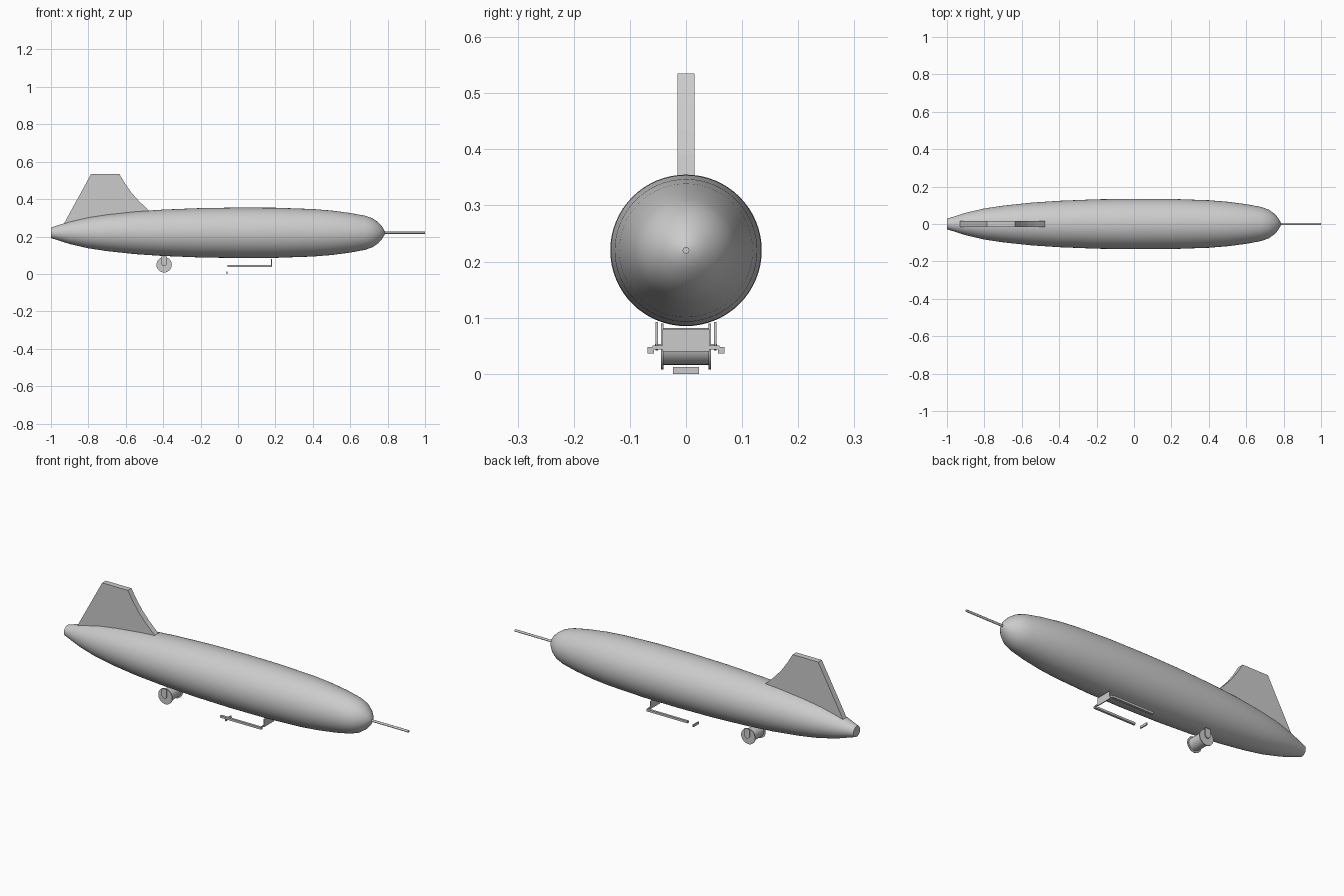
import bpy
import math

cube = bpy.data.objects.get("Cube")
if cube:
    bpy.data.objects.remove(cube, do_unlink=True)

grey = bpy.data.materials.new("light_grey")
grey.use_nodes = True
colour = (0.6, 0.6, 0.6, 1)
grey.diffuse_color = colour
grey.node_tree.nodes["Principled BSDF"].inputs["Base Color"].default_value = colour

AXIS_Z = 0.22


def finish(obj, name, smooth=False):
    obj.name = name
    obj.data.materials.clear()
    obj.data.materials.append(grey)
    if smooth:
        bpy.ops.object.select_all(action="DESELECT")
        obj.select_set(True)
        bpy.context.view_layer.objects.active = obj
        bpy.ops.object.shade_smooth_by_angle(angle=math.radians(40))
    return obj


def mesh_object(name, verts, faces, smooth=False):
    mesh = bpy.data.meshes.new(name)
    mesh.from_pydata(verts, [], faces)
    obj = bpy.data.objects.new(name, mesh)
    bpy.context.collection.objects.link(obj)
    return finish(obj, name, smooth)


def box(name, centre, size):
    bpy.ops.mesh.primitive_cube_add(size=1, location=centre)
    obj = bpy.context.object
    obj.scale = size
    return finish(obj, name)


def rod(name, centre, radius, length, axis, sides=32):
    turn = (0, math.pi / 2, 0) if axis == "x" else (math.pi / 2, 0, 0)
    bpy.ops.mesh.primitive_cylinder_add(
        vertices=sides, radius=radius, depth=length, location=centre, rotation=turn)
    return finish(bpy.context.object, name, True)


def extrude_y(name, outline, y, thickness):
    """Flat plate from an (x, z) outline, given depth along y."""
    n = len(outline)
    verts = [(x, y + s * thickness / 2, z) for s in (-1, 1) for x, z in outline]
    faces = [tuple(range(n)), tuple(range(2 * n - 1, n - 1, -1))]
    faces += [(i, i + n, (i + 1) % n + n, (i + 1) % n) for i in range(n)]
    return mesh_object(name, verts, faces)


def lathe_x(name, profile, sides=64):
    """Closed body of revolution along x from (x, radius) pairs."""
    verts = []
    for x, r in profile:
        for k in range(sides):
            a = 2 * math.pi * k / sides
            verts.append((x, r * math.cos(a), AXIS_Z + r * math.sin(a)))
    faces = []
    for i in range(len(profile) - 1):
        for k in range(sides):
            a, b = i * sides + k, i * sides + (k + 1) % sides
            faces.append((a, a + sides, b + sides, b))
    faces.append(tuple(range(sides)))
    faces.append(tuple(range(len(verts) - 1, len(verts) - sides - 1, -1)))
    return mesh_object(name, verts, faces, True)


# Streamlined hull with a cut-off tail and blunt nose
lathe_x("hull", [
    (-1, 0.028), (-0.9, 0.06), (-0.8, 0.083), (-0.7, 0.098), (-0.55, 0.114),
    (-0.4, 0.124), (-0.2, 0.132), (0, 0.135), (0.2, 0.134), (0.4, 0.127),
    (0.5, 0.119), (0.6, 0.106), (0.68, 0.091), (0.72, 0.077), (0.75, 0.056),
    (0.77, 0.034), (0.785, 0.008)])

# Nose probe
rod("nose_probe", (0.89, 0, AXIS_Z), 0.006, 0.22, "x", 16)

# Tail fin with a concave leading edge
extrude_y("tail_fin", [
    (-0.93, 0.27), (-0.47, 0.33), (-0.48, 0.342), (-0.53, 0.39), (-0.57, 0.435),
    (-0.605, 0.485), (-0.635, 0.535), (-0.785, 0.535)], 0, 0.03)

# Rear roller with flanges and hangers
WHEEL_X, WHEEL_Z = -0.395, 0.049
rod("roller_drum", (WHEEL_X, 0, WHEEL_Z), 0.033, 0.084, "y")
rod("roller_axle", (WHEEL_X, 0, WHEEL_Z), 0.004, 0.11, "y", 12)
hanger = [(WHEEL_X + 0.015 * math.cos(a), WHEEL_Z + 0.008 + 0.015 * math.sin(a))
          for a in [math.pi + math.pi * i / 10 for i in range(11)]]
hanger += [(WHEEL_X + 0.015, 0.092), (WHEEL_X - 0.015, 0.092)]
for side, s in (("left", 1), ("right", -1)):
    rod("roller_flange_" + side, (WHEEL_X, s * 0.0425, WHEEL_Z), 0.041, 0.004, "y")
    extrude_y("roller_hanger_" + side, hanger, s * 0.052, 0.005)
    # Forward skid rails
    box("skid_rail_" + side, (0.063, s * 0.063, 0.042), (0.24, 0.012, 0.011))
    box("rail_link_" + side, (0.18, s * 0.05, 0.047), (0.005, 0.02, 0.007))

# Upright plate between the rails, and the low crossbar behind them
box("front_plate", (0.18, 0, 0.06), (0.005, 0.084, 0.04))
box("low_crossbar", (-0.058, 0, 0.006), (0.006, 0.046, 0.012))
